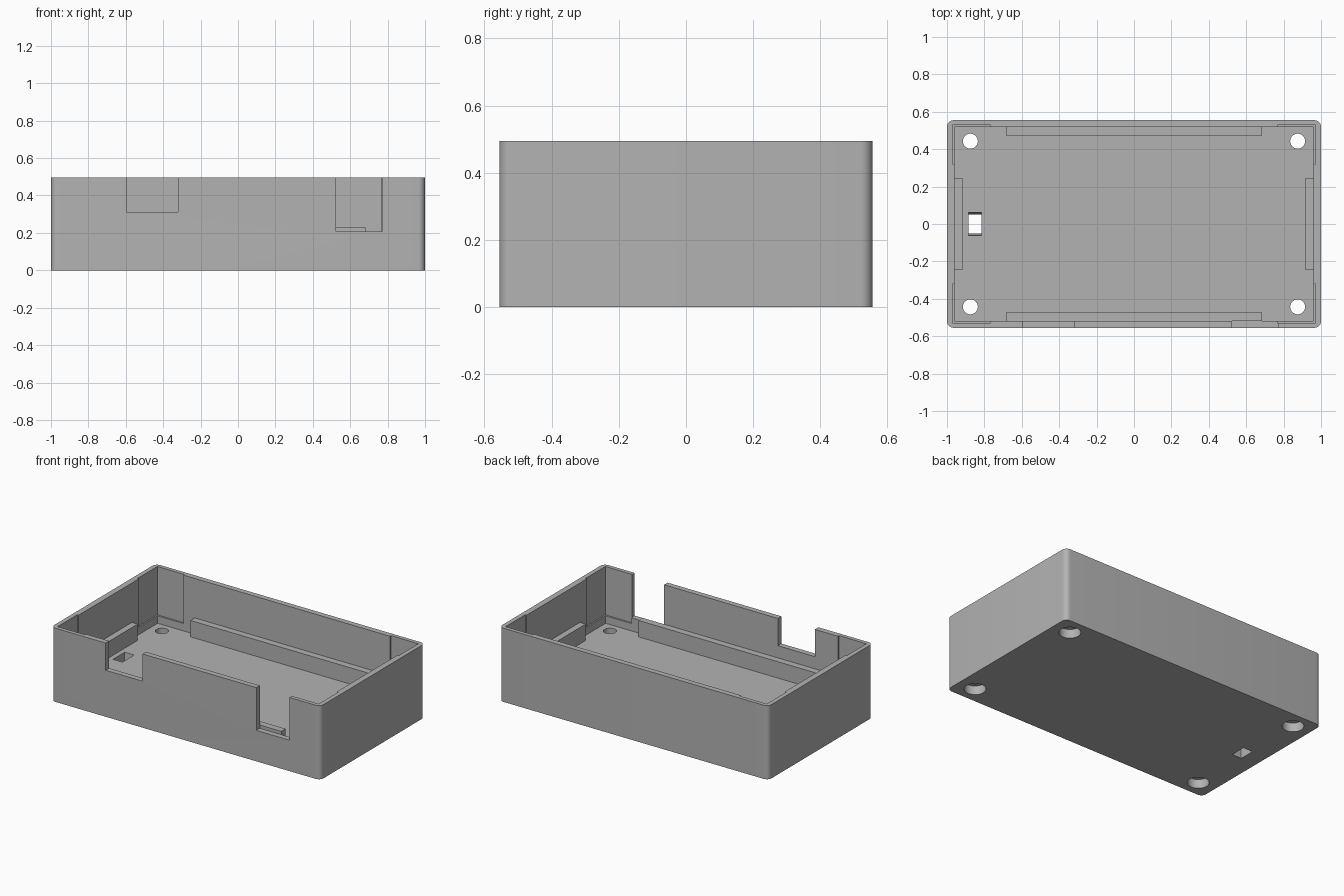
import bpy
import bmesh

if "Cube" in bpy.data.objects:
    bpy.data.objects.remove(bpy.data.objects["Cube"], do_unlink=True)

WIDTH, DEPTH, HEIGHT = 2.0, 1.11, 0.495
FLOOR = 0.12
POCKET_Z = 0.17
RIB_TOP = 0.23

grey = bpy.data.materials.new("plain grey")
grey.use_nodes = True
grey.diffuse_color = (0.45, 0.45, 0.45, 1)
grey.node_tree.nodes["Principled BSDF"].inputs["Base Color"].default_value = (0.45, 0.45, 0.45, 1)


def add_object(name, bm):
    bmesh.ops.recalc_face_normals(bm, faces=bm.faces)
    mesh = bpy.data.meshes.new(name)
    bm.to_mesh(mesh)
    bm.free()
    mesh.materials.append(grey)
    obj = bpy.data.objects.new(name, mesh)
    bpy.context.collection.objects.link(obj)
    return obj


def box(name, x, y, z, radius=0.0, flare=0.0):
    """Box from three (low, high) ranges; optional rounded uprights and a wider top."""
    bm = bmesh.new()
    bmesh.ops.create_cube(bm, size=1)
    for v in bm.verts:
        side_y = v.co.y
        v.co = [(lo + hi) / 2 + c * (hi - lo) for c, (lo, hi) in zip(v.co, (x, y, z))]
        if v.co.z > sum(z) / 2:
            v.co.y += flare if side_y > 0 else -flare
    if radius:
        uprights = [e for e in bm.edges if abs(e.verts[0].co.z - e.verts[1].co.z) > 0.1]
        bmesh.ops.bevel(bm, geom=uprights, offset=radius, segments=8,
                        profile=0.5, affect='EDGES')
    return add_object(name, bm)


def cylinder(name, x, y, z, radius):
    bm = bmesh.new()
    bmesh.ops.create_cone(bm, cap_ends=True, segments=32, radius1=radius,
                          radius2=radius, depth=z[1] - z[0])
    bmesh.ops.translate(bm, verts=bm.verts, vec=(x, y, sum(z) / 2))
    return add_object(name, bm)


def cut(target, cutter):
    mod = target.modifiers.new("cut", 'BOOLEAN')
    mod.operation = 'DIFFERENCE'
    mod.solver = 'EXACT'
    mod.object = cutter
    cutter.hide_render = True
    graph = bpy.context.evaluated_depsgraph_get()
    mesh = bpy.data.meshes.new_from_object(target.evaluated_get(graph))
    target.modifiers.clear()
    target.data = mesh
    bpy.data.objects.remove(cutter, do_unlink=True)


# Case shell with rounded upright edges and a hollow inside
case = box("case", (-WIDTH / 2, WIDTH / 2), (-DEPTH / 2, DEPTH / 2), (0, HEIGHT), radius=0.035)
cut(case, box("cavity", (-0.96, 0.96), (-0.518, 0.518), (FLOOR, 0.7)))

# Corner pockets and stepped screw holes
for sx in (-1, 1):
    for sy in (-1, 1):
        cut(case, box("pocket", sorted((sx * 0.767, sx * 0.97)),
                      sorted((sy * 0.32, sy * 0.529)), (POCKET_Z, 0.7)))
        hx, hy = sx * 0.875, sy * 0.443
        cut(case, cylinder("screw_hole", hx, hy, (-0.1, 0.2), 0.04))
        cut(case, cylinder("screw_head_recess", hx, hy, (-0.1, 0.06), 0.066))

# Front wall openings
cut(case, box("left_notch", (-0.595, -0.32), (-0.7, -0.5), (0.312, 0.7)))
cut(case, box("right_notch", (0.525, 0.77), (-0.7, -0.5), (0.208, 0.7)))

# Slot through the floor, wider towards the inside
cut(case, box("floor_slot", (-0.885, -0.815), (-0.05, 0.05), (-0.02, FLOOR + 0.02), flare=0.014))

# Low ribs along the foot of each wall
for sign, long_side, short_side in ((-1, "front", "right"), (1, "back", "left")):
    box(long_side + "_rib", (-0.685, 0.685), sorted((sign * 0.473, sign * 0.518)),
        (FLOOR, RIB_TOP))
    box(short_side + "_rib", sorted((sign * 0.918, sign * 0.96)), (-0.247, 0.247),
        (FLOOR, RIB_TOP))

# Smooth the rounded corners and hole walls, keep edges sharp
for obj in bpy.context.scene.objects:
    obj.select_set(obj == case)
bpy.context.view_layer.objects.active = case
bpy.ops.object.shade_smooth_by_angle()
